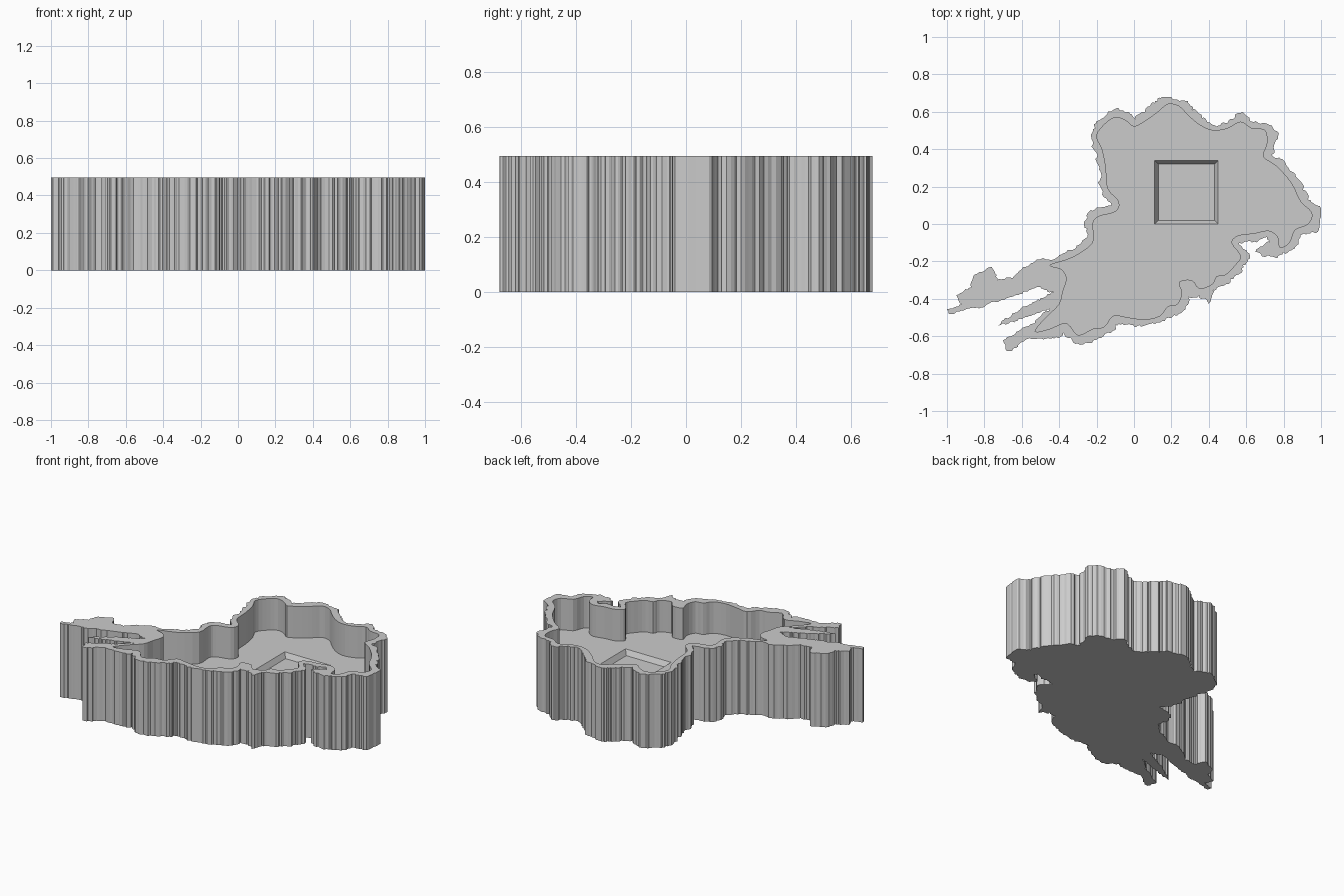
import bpy, bmesh, random
from mathutils import Vector
from mathutils.geometry import delaunay_2d_cdt

if "Cube" in bpy.data.objects:
    bpy.data.objects.remove(bpy.data.objects["Cube"])

random.seed(4)
HEIGHT, FLOOR, POCKET = 0.495, 0.283, 0.25

# Corner points of the ragged outer coast, clockwise from the west tip
COAST = [
    (-1, -.455), (-.92, -.43), (-.95, -.38), (-.87, -.34), (-.86, -.28), (-.76, -.23),
    (-.73, -.30), (-.65, -.29), (-.6, -.24), (-.52, -.19), (-.43, -.19), (-.34, -.14),
    (-.25, -.07), (-.26, .02), (-.22, .07), (-.12, .1), (-.18, .2), (-.2, .38),
    (-.23, .48), (-.2, .55), (-.11, .61), (.01, .56), (.06, .6), (.17, .68), (.27, .66),
    (.31, .61), (.42, .53), (.5, .54), (.58, .6), (.62, .55), (.7, .54), (.77, .47),
    (.735, .37), (.8, .34), (.88, .24), (.93, .13), (1, .07), (.97, -.05), (.89, -.06),
    (.86, -.13), (.78, -.165), (.65, -.15), (.73, -.1), (.71, -.07), (.62, -.09),
    (.56, -.1), (.62, -.17), (.6, -.21), (.56, -.27), (.48, -.33), (.42, -.35),
    (.4, -.43), (.35, -.38), (.29, -.39), (.24, -.48), (.15, -.52), (.05, -.545),
    (-.1, -.54), (-.19, -.61), (-.3, -.64), (-.38, -.58), (-.46, -.61), (-.56, -.61),
    (-.68, -.68), (-.7, -.62), (-.53, -.53), (-.45, -.455), (-.73, -.545), (-.58, -.44),
    (-.43, -.365), (-.5, -.335), (-.66, -.39), (-.84, -.445), (-.99, -.48)]

# Smoother outline of the hollow inside the wall
CAVITY = [
    (-.45, -.22), (-.33, -.18), (-.22, -.1), (-.22, 0), (-.19, .04), (-.1, .065),
    (-.08, .12), (-.14, .19), (-.15, .3), (-.17, .4), (-.2, .47), (-.16, .53), (-.1, .57),
    (-.04, .55), (0, .52), (.06, .55), (.13, .6), (.18, .64), (.24, .63), (.29, .58),
    (.35, .53), (.42, .5), (.5, .51), (.57, .545), (.63, .51), (.7, .5), (.71, .43),
    (.69, .36), (.76, .31), (.84, .22), (.89, .12), (.95, .06), (.93, 0), (.86, -.03),
    (.83, -.1), (.78, -.125), (.77, -.07), (.72, -.035), (.64, -.05), (.56, -.06),
    (.52, -.1), (.57, -.17), (.54, -.22), (.49, -.27), (.44, -.28), (.42, -.32),
    (.35, -.345), (.31, -.3), (.24, -.31), (.255, -.37), (.23, -.43), (.18, -.44),
    (.14, -.49), (.06, -.51), (-.03, -.5), (-.11, -.49), (-.16, -.55), (-.22, -.56),
    (-.3, -.595), (-.36, -.53), (-.45, -.56), (-.53, -.575), (-.47, -.5), (-.4, -.43),
    (-.38, -.36), (-.36, -.29), (-.39, -.24)]


def ragged(a, b):
    """Split a segment at shifted midpoints until the pieces are short."""
    d = b - a
    if d.length < 0.018:
        return [a]
    limit = 0.007 if a.x < -.4 else 0.014
    push = random.uniform(-.6, 1) * min(0.35 * d.length, limit)
    mid = (a + b) / 2 + Vector((-d.y, d.x)).normalized() * push
    mid = Vector((max(-1, min(1, mid.x)), max(-.68, min(.68, mid.y))))
    return ragged(a, mid) + ragged(mid, b)


def rounded(pts, steps=3):
    """Closed Catmull-Rom curve through the points."""
    out, n = [], len(pts)
    for i in range(n):
        p0, p1, p2, p3 = (pts[(i + k) % n] for k in (-1, 0, 1, 2))
        for s in range(steps):
            t = s / steps
            out.append(0.5 * (2 * p1 + (p2 - p0) * t + (2 * p0 - 5 * p1 + 4 * p2 - p3) * t * t
                              + (3 * p1 - p0 - 3 * p2 + p3) * t ** 3))
    return out


def square(cx, cy, half):
    return [Vector((cx + sx * half, cy + sy * half))
            for sx, sy in ((-1, -1), (1, -1), (1, 1), (-1, 1))]


def inside(p, loop):
    """Even-odd test of a point against a closed loop."""
    hit = False
    for i, b in enumerate(loop):
        a = loop[i - 1]
        if (a.y > p.y) != (b.y > p.y) and p.x < a.x + (p.y - a.y) * (b.x - a.x) / (b.y - a.y):
            hit = not hit
    return hit


def wall(bm, low, z0, high, z1):
    """Band of quads between two matching loops."""
    a = [bm.verts.new((p.x, p.y, z0)) for p in low]
    b = [bm.verts.new((p.x, p.y, z1)) for p in high]
    for i in range(len(a)):
        j = (i + 1) % len(a)
        bm.faces.new((a[i], a[j], b[j], b[i]))


def cap(bm, z, outer, hole=()):
    """Flat fill of the outer loop, leaving the hole loop open."""
    pts, edges = [], []
    for loop in (outer, hole):
        s, n = len(pts), len(loop)
        edges += [(s + i, s + (i + 1) % n) for i in range(n)]
        pts += loop
    co, _, tris, *_ = delaunay_2d_cdt(pts, edges, [], 0, 1e-6)
    vs = [bm.verts.new((p.x, p.y, z)) for p in co]
    for t in tris:
        mid = sum((co[i] for i in t), Vector((0, 0))) / len(t)
        if inside(mid, outer) and not inside(mid, hole):
            bm.faces.new([vs[i] for i in t])


corners = [Vector(p) for p in COAST]
coast = [p for i, a in enumerate(corners) for p in ragged(a, corners[(i + 1) % len(corners)])]
cavity = rounded([Vector(p) for p in CAVITY])
pocket_top, pocket_base = square(.28, .17, .17), square(.28, .17, .15)

bm = bmesh.new()
cap(bm, 0, coast)                                       # underside
wall(bm, coast, 0, coast, HEIGHT)                       # outer wall
cap(bm, HEIGHT, coast, cavity)                          # rim
wall(bm, cavity, FLOOR, cavity, HEIGHT)                 # inner wall
cap(bm, FLOOR, cavity, pocket_top)                      # floor
wall(bm, pocket_base, POCKET, pocket_top, FLOOR)        # sloped pocket sides
cap(bm, POCKET, pocket_base)                            # pocket floor
bmesh.ops.remove_doubles(bm, verts=bm.verts, dist=1e-5)
loose = [v for v in bm.verts if not v.link_faces]
bmesh.ops.delete(bm, geom=loose, context='VERTS')
bmesh.ops.recalc_face_normals(bm, faces=bm.faces)

mesh = bpy.data.meshes.new("island_tray")
bm.to_mesh(mesh)
bm.free()
tray = bpy.data.objects.new("island_tray", mesh)
bpy.context.collection.objects.link(tray)

grey = bpy.data.materials.new("light_grey")
grey.diffuse_color = (0.6, 0.6, 0.6, 1)
grey.use_nodes = True
grey.node_tree.nodes["Principled BSDF"].inputs["Base Color"].default_value = grey.diffuse_color
mesh.materials.append(grey)
